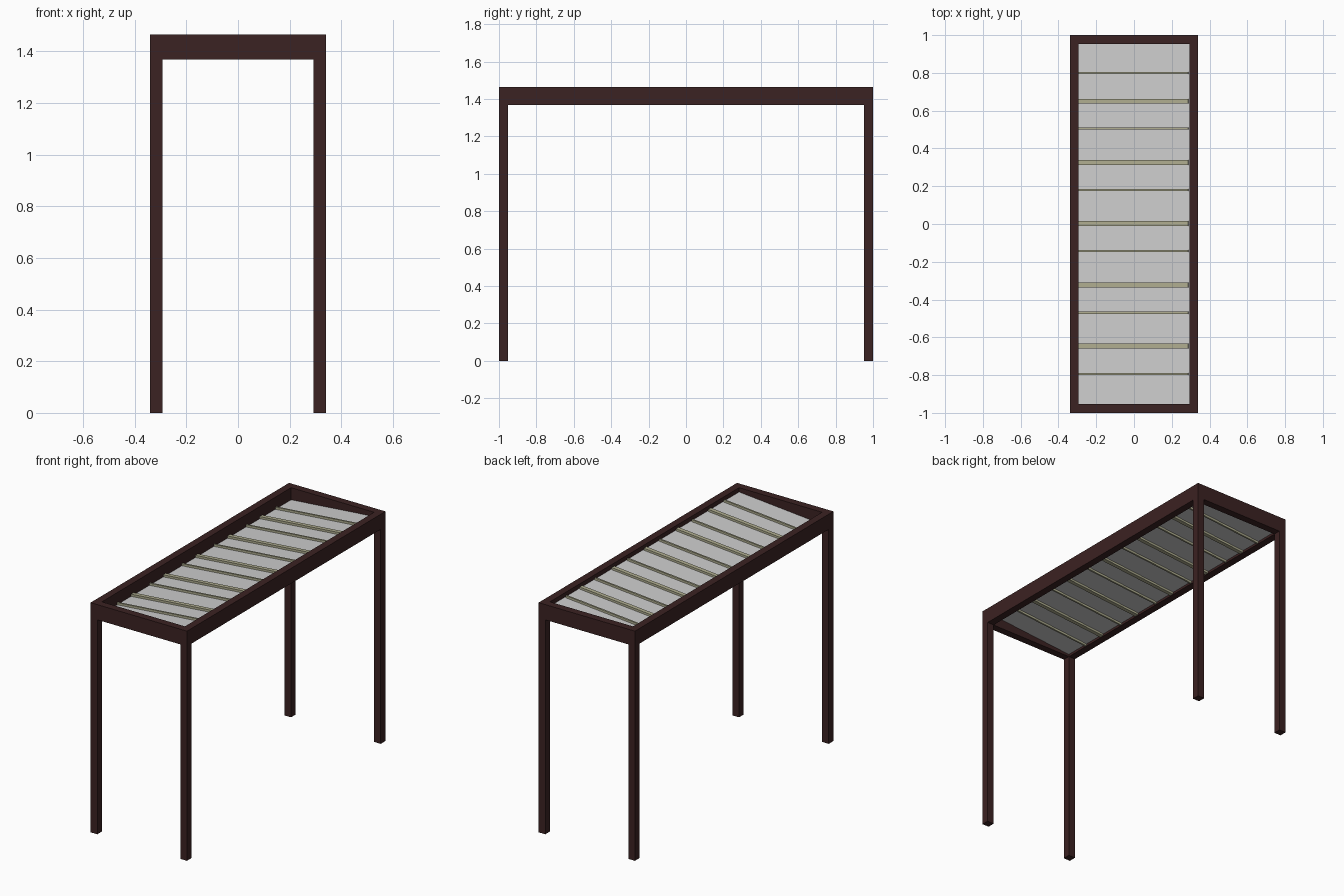
import bpy, math
from mathutils import Matrix

cube = bpy.data.objects.get("Cube")
if cube:
    bpy.data.objects.remove(cube, do_unlink=True)


def material(name, rgb):
    m = bpy.data.materials.new(name)
    m.use_nodes = True
    m.diffuse_color = (*rgb, 1)
    bsdf = next(n for n in m.node_tree.nodes if n.type == 'BSDF_PRINCIPLED')
    bsdf.inputs["Base Color"].default_value = (*rgb, 1)
    bsdf.inputs["Roughness"].default_value = 0.7
    return m


def box(name, center, size, mat, tilt=0.0):
    bpy.ops.mesh.primitive_cube_add(size=1, location=center)
    ob = bpy.context.object
    ob.name = name
    ob.data.transform(Matrix.Diagonal((*size, 1)))
    ob.rotation_euler.y = tilt
    ob.data.materials.append(mat)
    return ob


brown = material("dark brown frame", (0.044, 0.016, 0.016))
grey = material("pale grey panel", (0.62, 0.62, 0.62))
khaki = material("khaki rafter", (0.43, 0.42, 0.28))

HALF_X, HALF_Y, TOP, T = 0.34, 1.0, 1.465, 0.047
BEAM = 0.097
UNDER = TOP - BEAM
beam_z = TOP - BEAM / 2

# Legs and the rectangular top frame
for sx, side in ((-1, "right"), (1, "left")):
    x = sx * (HALF_X - T / 2)
    box(f"{side}_beam", (x, 0, beam_z), (T, 2 * HALF_Y, BEAM), brown)
    for sy, end in ((-1, "front"), (1, "back")):
        box(f"{end}_{side}_leg", (x, sy * (HALF_Y - T / 2), UNDER / 2),
            (T, T, UNDER), brown)
for sy, end in ((-1, "front"), (1, "back")):
    box(f"{end}_beam", (0, sy * (HALF_Y - T / 2), beam_z),
        (2 * (HALF_X - T), T, BEAM), brown)

# Roof panel, sloping up towards +x inside the frame
SLOPE = -math.atan(0.085)
ROOF_Z = 1.41
span = 2 * (HALF_X - T) / math.cos(SLOPE)
box("roof_panel", (0, 0, ROOF_Z), (span, 2 * (HALF_Y - T), 0.005), grey, SLOPE)

# Rafters along the slope, wide and narrow in turn
wide = [0.65 - 0.324 * i for i in range(5)]
narrow = [0.80, 0.505, 0.18, -0.143, -0.47, -0.795]
for name, ys, width in (("wide_rafter", wide, 0.026), ("narrow_rafter", narrow, 0.011)):
    for y in ys:
        box(name, (-0.002, y, ROOF_Z), (span - 0.006, width, 0.032), khaki, SLOPE)
